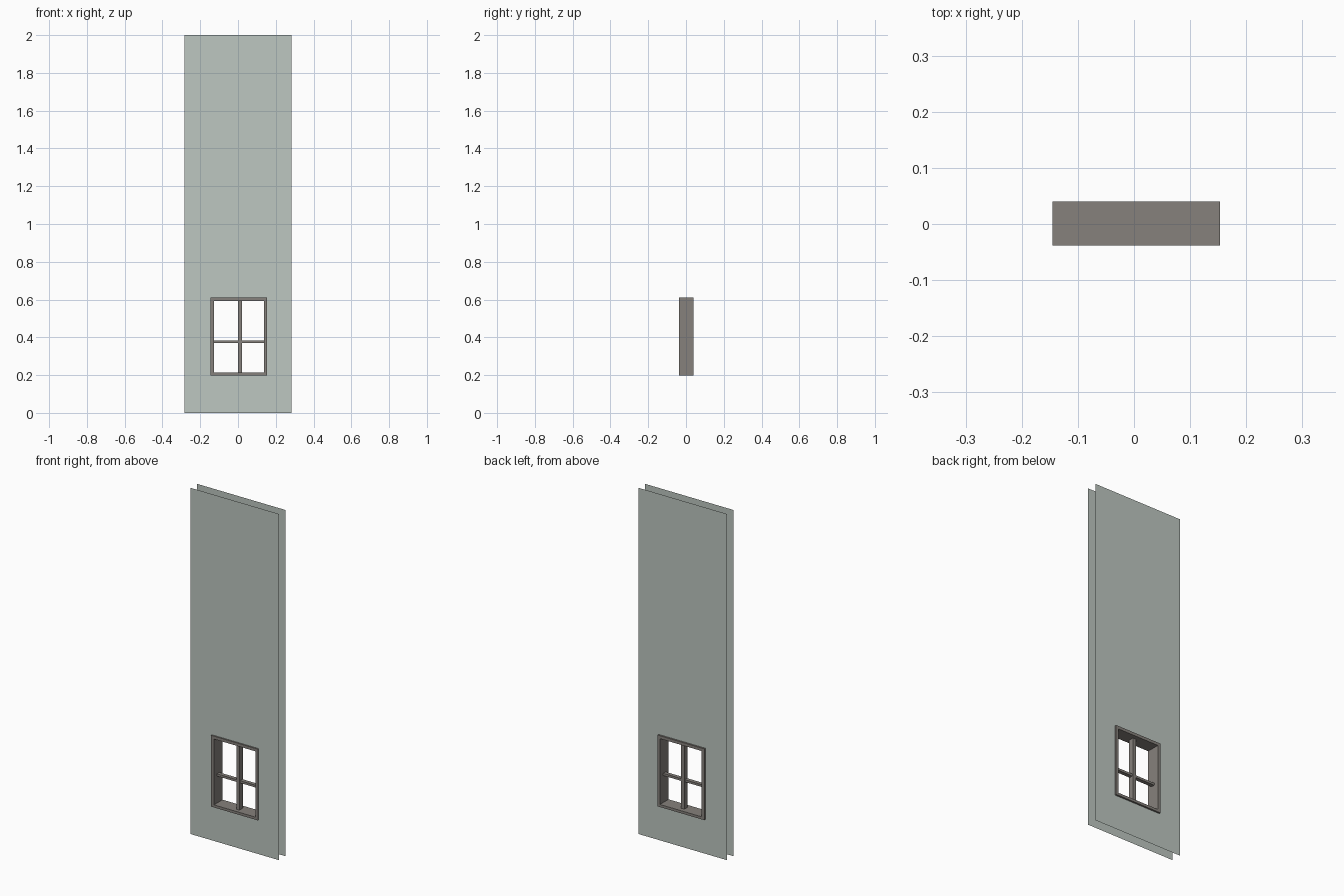
import bpy, bmesh

if "Cube" in bpy.data.objects:
    bpy.data.objects.remove(bpy.data.objects["Cube"])


def srgb(r, g, b):
    lin = [(c / 255 / 12.92) if c < 10 else ((c / 255 + 0.055) / 1.055) ** 2.4 for c in (r, g, b)]
    return (*lin, 1.0)


def material(name, rgb):
    m = bpy.data.materials.new(name)
    m.diffuse_color = srgb(*rgb)
    m.use_nodes = True
    m.node_tree.nodes["Principled BSDF"].inputs["Base Color"].default_value = m.diffuse_color
    return m


wall_paint = material("grey_green_wall", (189, 199, 193))
frame_paint = material("warm_grey_frame", (134, 129, 124))


def finish(name, bm, mat):
    me = bpy.data.meshes.new(name)
    bm.to_mesh(me)
    bm.free()
    me.materials.append(mat)
    ob = bpy.data.objects.new(name, me)
    bpy.context.collection.objects.link(ob)
    return ob


def ring(name, outer, inner, y0, depth, mat, flip=False):
    """Rectangle with a rectangular hole (x0, x1, z0, z1), extruded along +y if depth is set."""
    bm = bmesh.new()

    def loop(r):
        x0, x1, z0, z1 = r
        return [bm.verts.new((x, y0, z)) for x, z in ((x0, z0), (x1, z0), (x1, z1), (x0, z1))]

    o, i = loop(outer), loop(inner)
    faces = [bm.faces.new((o[k], o[(k + 1) % 4], i[(k + 1) % 4], i[k])) for k in range(4)]
    if depth:
        geo = bmesh.ops.extrude_face_region(bm, geom=faces, use_keep_orig=True)["geom"]
        bmesh.ops.translate(bm, vec=(0, depth, 0),
                            verts=[g for g in geo if isinstance(g, bmesh.types.BMVert)])
        bmesh.ops.recalc_face_normals(bm, faces=bm.faces)
    elif flip:
        bmesh.ops.reverse_faces(bm, faces=bm.faces)
    return finish(name, bm, mat)


def bar(name, x0, x1, y0, y1, z0, z1, mat):
    bm = bmesh.new()
    bmesh.ops.create_cube(bm, size=1)
    bmesh.ops.scale(bm, vec=(x1 - x0, y1 - y0, z1 - z0), verts=bm.verts)
    bmesh.ops.translate(bm, vec=((x0 + x1) / 2, (y0 + y1) / 2, (z0 + z1) / 2), verts=bm.verts)
    return finish(name, bm, mat)


WALL = (-0.284, 0.284, 0.0, 2.0)
FRAME = (-0.145, 0.153, 0.198, 0.610)
OPENING = (-0.127, 0.138, 0.213, 0.593)
HOLE = (-0.142, 0.150, 0.201, 0.607)

# Thin wall skins, front and back, each pierced by the window
ring("front_wall_sheet", WALL, HOLE, -0.03, 0, wall_paint)
ring("back_wall_sheet", WALL, HOLE, 0.03, 0, wall_paint, flip=True)

# Window frame through both skins
ring("window_frame", FRAME, OPENING, -0.038, 0.078, frame_paint)

# Glazing bars
bar("window_mullion", 0.0, 0.020, -0.015, 0.015, 0.205, 0.600, frame_paint)
bar("window_crossbar", -0.135, 0.145, -0.011, 0.011, 0.369, 0.382, frame_paint)
